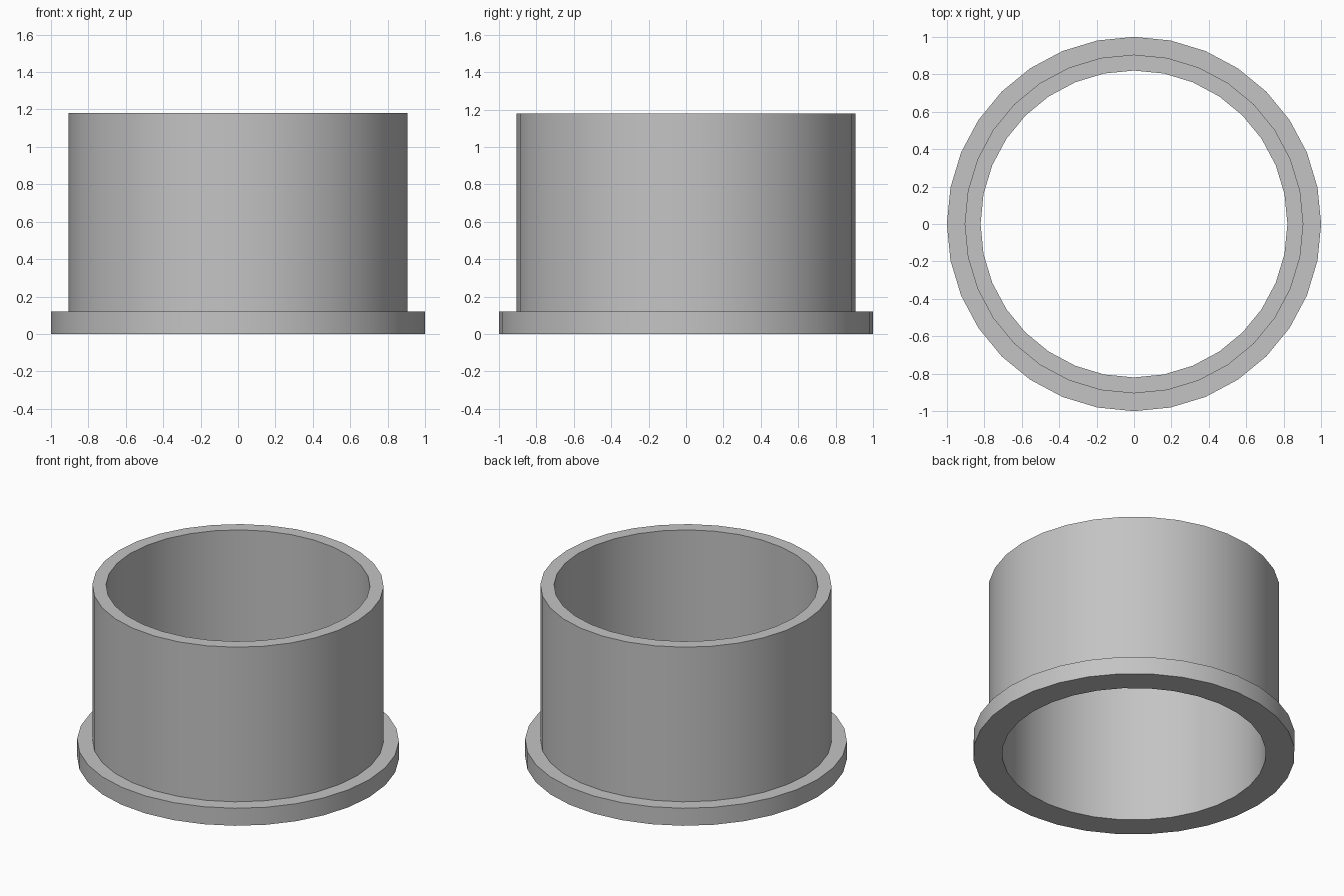
import bpy, bmesh, math
from mathutils import Matrix, Vector

cube = bpy.data.objects.get("Cube")
if cube:
    bpy.data.objects.remove(cube, do_unlink=True)

SIDES = 32
BORE, WALL, FLANGE = 0.82, 0.905, 1.0
FLANGE_TOP, HEIGHT = 0.12, 1.18

grey = bpy.data.materials.new("plain grey")
grey.use_nodes = True
grey.diffuse_color = (0.55, 0.55, 0.55, 1)
grey.node_tree.nodes["Principled BSDF"].inputs["Base Color"].default_value = grey.diffuse_color

# Closed cross-section, spun around the z axis
profile = [(BORE, 0), (FLANGE, 0), (FLANGE, FLANGE_TOP),
           (WALL, FLANGE_TOP), (WALL, HEIGHT), (BORE, HEIGHT)]

bm = bmesh.new()
rings = []
for i in range(SIDES):
    turn = Matrix.Rotation(math.tau * i / SIDES, 3, 'Z')
    rings.append([bm.verts.new(turn @ Vector((r, 0, z))) for r, z in profile])
for i, ring in enumerate(rings):
    following = rings[(i + 1) % SIDES]
    for j in range(len(profile)):
        k = (j + 1) % len(profile)
        bm.faces.new((ring[j], following[j], following[k], ring[k]))
bmesh.ops.recalc_face_normals(bm, faces=bm.faces)

# Flanged sleeve
mesh = bpy.data.meshes.new("flanged_sleeve")
bm.to_mesh(mesh)
bm.free()
mesh.materials.append(grey)
sleeve = bpy.data.objects.new("flanged_sleeve", mesh)
bpy.context.collection.objects.link(sleeve)

# Smooth round walls, crisp rims
bpy.ops.object.select_all(action='DESELECT')
sleeve.select_set(True)
bpy.context.view_layer.objects.active = sleeve
bpy.ops.object.shade_smooth_by_angle(angle=math.radians(30))
